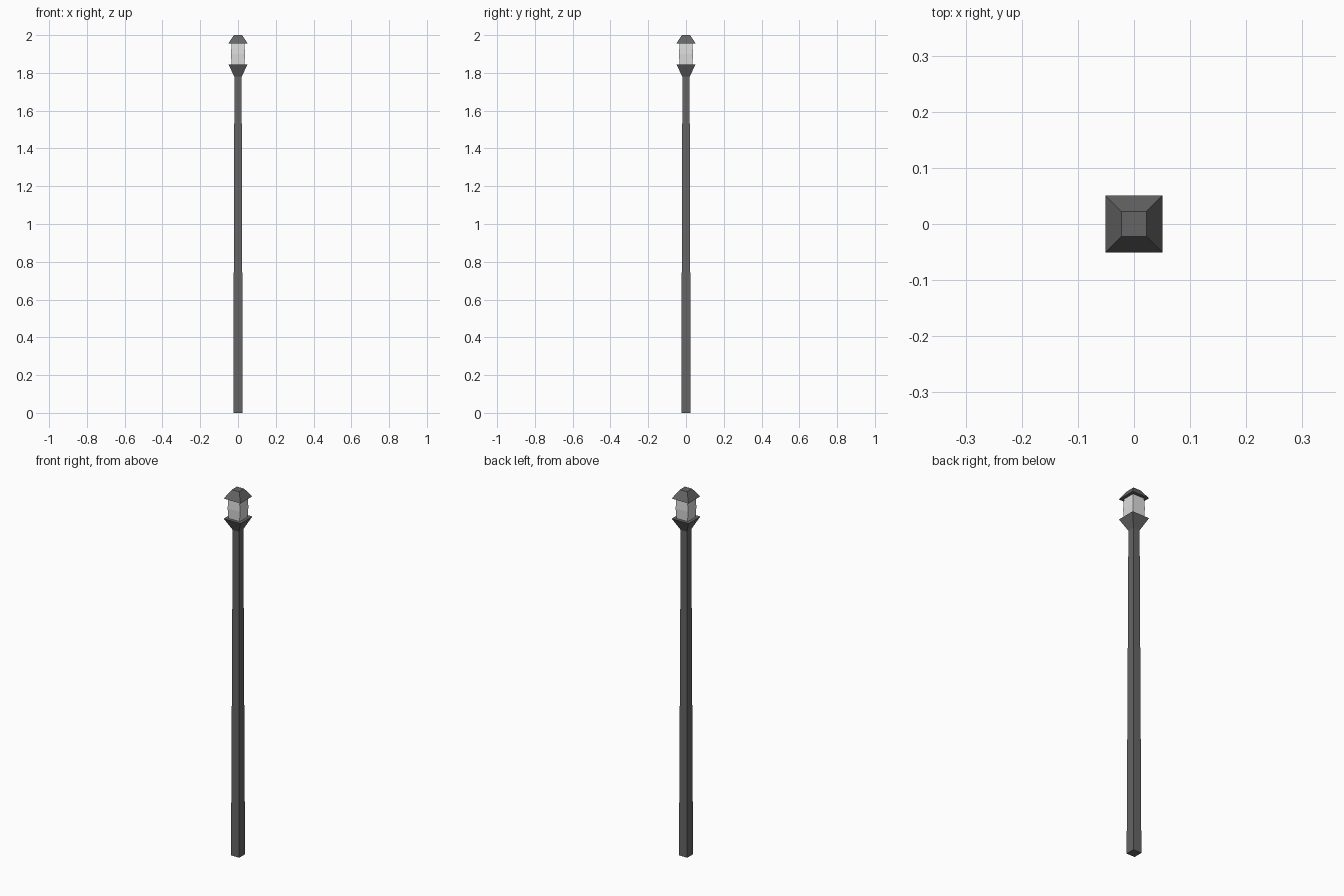
import bpy, bmesh

if "Cube" in bpy.data.objects:
    bpy.data.objects.remove(bpy.data.objects["Cube"])


def material(name, v):
    m = bpy.data.materials.new(name)
    m.diffuse_color = (v, v, v, 1)
    m.use_nodes = True
    m.node_tree.nodes["Principled BSDF"].inputs["Base Color"].default_value = m.diffuse_color
    return m


iron = material("dark grey iron", 0.13)
glass = material("pale lamp glass", 0.72)


def square_loft(name, rings, mat):
    """Stack square rings given as (half width, z), capped at both ends."""
    bm = bmesh.new()
    loops = [[bm.verts.new((sx * h, sy * h, z))
              for sx, sy in ((-1, -1), (1, -1), (1, 1), (-1, 1))] for h, z in rings]
    for a, b in zip(loops, loops[1:]):
        for i in range(4):
            j = (i + 1) % 4
            bm.faces.new((a[i], a[j], b[j], b[i]))
    bm.faces.new(loops[0][::-1])
    bm.faces.new(loops[-1])
    bmesh.ops.recalc_face_normals(bm, faces=bm.faces)
    me = bpy.data.meshes.new(name)
    bm.to_mesh(me)
    bm.free()
    me.materials.append(mat)
    ob = bpy.data.objects.new(name, me)
    bpy.context.collection.objects.link(ob)
    return ob


# Tapered square post
square_loft("post", [(0.025, 0), (0.019, 1.785)], iron)
# Flared collar with a shallow recess holding the lamp
square_loft("collar", [(0.019, 1.78), (0.051, 1.845)], iron)
# Lamp glass, slightly wider in the middle
square_loft("lamp_glass", [(0.034, 1.84), (0.037, 1.90), (0.034, 1.96)], glass)
# Sloped roof cap with flat top
square_loft("roof", [(0.051, 1.955), (0.022, 2.0)], iron)
